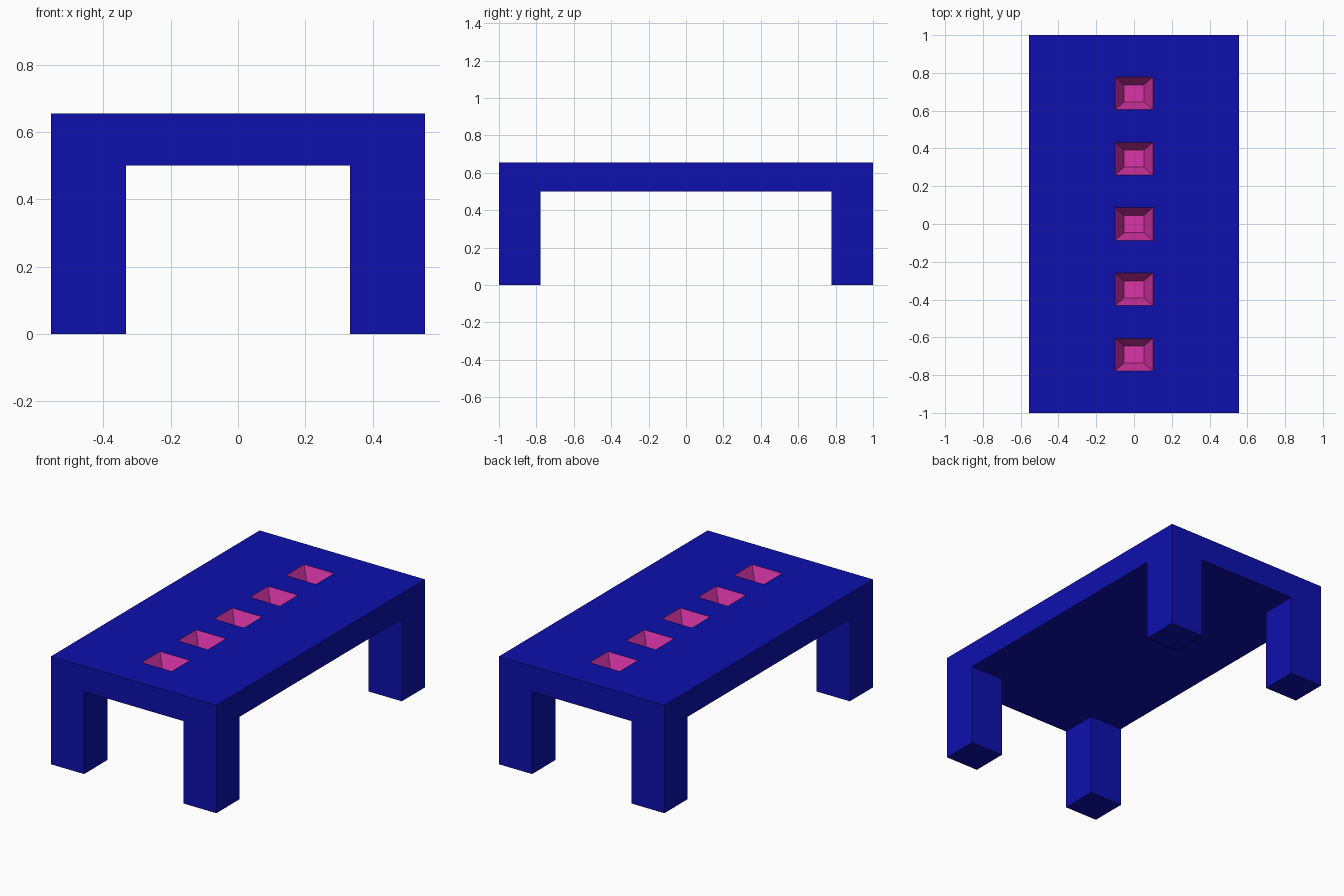
import bpy, bmesh
from mathutils import Vector

if "Cube" in bpy.data.objects:
    bpy.data.objects.remove(bpy.data.objects["Cube"])

HALF_X, HALF_Y = 0.555, 1.0
Z_UNDER, Z_TOP = 0.50, 0.655
LEG_X, LEG_Y = 0.333, 0.778      # inner faces of the legs
POCKET_X = 0.10                  # half width of a pocket
POCKET_DEPTH, POCKET_TAPER = 0.10, 0.52


def make_material(name, color):
    mat = bpy.data.materials.new(name)
    mat.diffuse_color = (*color, 1)
    mat.use_nodes = True
    mat.node_tree.nodes["Principled BSDF"].inputs["Base Color"].default_value = mat.diffuse_color
    return mat


def cut(bm, axis, value):
    normal, point = Vector((0, 0, 0)), Vector((0, 0, 0))
    normal[axis], point[axis] = 1, value
    bmesh.ops.bisect_plane(bm, geom=bm.verts[:] + bm.edges[:] + bm.faces[:],
                           plane_co=point, plane_no=normal)


def extrude_each(bm, faces):
    return bmesh.ops.extrude_discrete_faces(bm, faces=faces)["faces"]


bm = bmesh.new()

# Slab, divided so that legs and pockets fall on whole faces
bmesh.ops.create_cube(bm, size=1)
for v in bm.verts:
    v.co = (v.co.x * 2 * HALF_X, v.co.y * 2 * HALF_Y,
            Z_TOP if v.co.z > 0 else Z_UNDER)
for x in (-LEG_X, -POCKET_X, POCKET_X, LEG_X):
    cut(bm, 0, x)
step = 2 * LEG_Y / 9
for i in range(10):
    cut(bm, 1, -LEG_Y + i * step)
bm.normal_update()

# Legs pulled down from the four corner faces of the underside
corners = [f for f in bm.faces if f.normal.z < -0.9
           and abs(f.calc_center_median().x) > LEG_X
           and abs(f.calc_center_median().y) > LEG_Y]
for f in extrude_each(bm, corners):
    for v in f.verts:
        v.co.z = 0

# Five tapered pockets sunk into every other face along the middle of the top
middle = [f for f in bm.faces if f.normal.z > 0.9
          and abs(f.calc_center_median().x) < POCKET_X
          and abs(f.calc_center_median().y) < LEG_Y]
middle.sort(key=lambda f: f.calc_center_median().y)
for floor in extrude_each(bm, middle[::2]):
    c = floor.calc_center_median()
    for v in floor.verts:
        v.co = c + (v.co - c) * POCKET_TAPER
        v.co.z -= POCKET_DEPTH
    for e in floor.edges:
        for f in e.link_faces:
            f.material_index = 1

bmesh.ops.recalc_face_normals(bm, faces=bm.faces[:])
mesh = bpy.data.meshes.new("table")
bm.to_mesh(mesh)
bm.free()
mesh.materials.append(make_material("blue", (0.004, 0.005, 0.42)))
mesh.materials.append(make_material("pink", (0.68, 0.035, 0.38)))
table = bpy.data.objects.new("table", mesh)
bpy.context.collection.objects.link(table)
